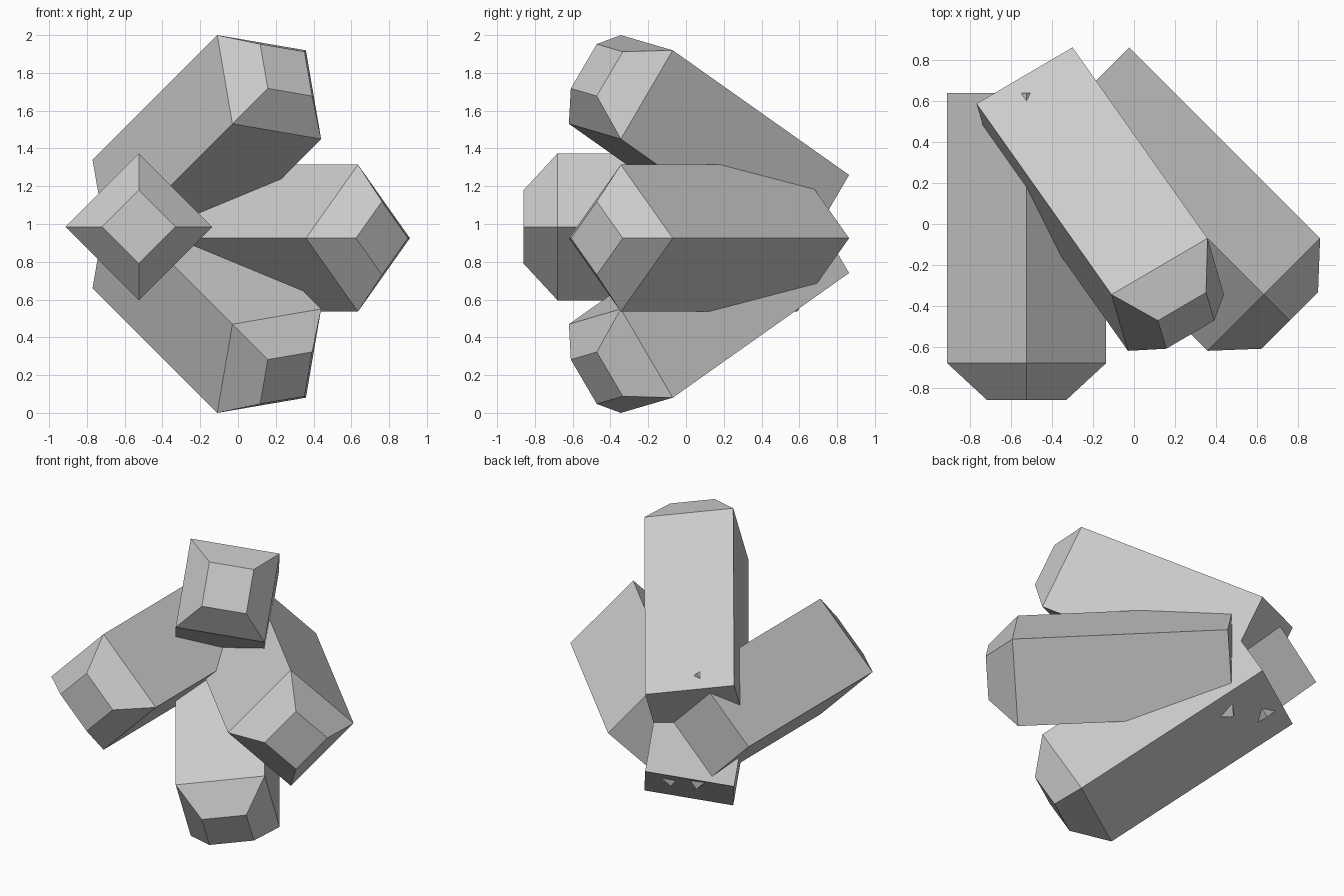
import bpy, bmesh
from mathutils import Vector

if "Cube" in bpy.data.objects:
    bpy.data.objects.remove(bpy.data.objects["Cube"])

HALF_DIAG = 0.389   # centre to corner of the square section
BODY = 1.32         # straight length
TIP = 0.18          # length of the tapered front
TAPER = 0.5         # size of the front face relative to the body


def square_block(name, shoulder, axis, side):
    """Square prism with a tapered front; shoulder is the centre where the taper begins."""
    c = Vector(shoulder)
    a = Vector(axis).normalized()
    s = Vector(side).normalized()
    t = a.cross(s)
    bm = bmesh.new()
    rings = []
    for dist, scale in ((-BODY, 1), (0, 1), (TIP, TAPER)):
        r = HALF_DIAG * scale
        rings.append([bm.verts.new(c + a * dist + d * r) for d in (s, t, -s, -t)])
    bm.faces.new(rings[0])
    bm.faces.new(rings[-1])
    for lo, hi in zip(rings, rings[1:]):
        for i in range(4):
            j = (i + 1) % 4
            bm.faces.new((lo[i], lo[j], hi[j], hi[i]))
    bmesh.ops.recalc_face_normals(bm, faces=bm.faces)
    mesh = bpy.data.meshes.new(name)
    bm.to_mesh(mesh)
    bm.free()
    obj = bpy.data.objects.new(name, mesh)
    bpy.context.collection.objects.link(obj)
    return obj


R = 2 ** 0.5

# straight block on the left
square_block("left_block", (-0.525, -0.68, 0.985), (0, -1, 0), (1, 0, 0))

# block angled out to the right
square_block("right_block", (0.635, -0.345, 0.925), (1, -1, 0), (0, 0, 1))

# upper and lower blocks, mirrored about z = 1
for name, k in (("upper_block", 1), ("lower_block", -1)):
    square_block(name, (0.165, -0.345, 1 + 0.725 * k), (1, -R, k), (-1, 0, k))
